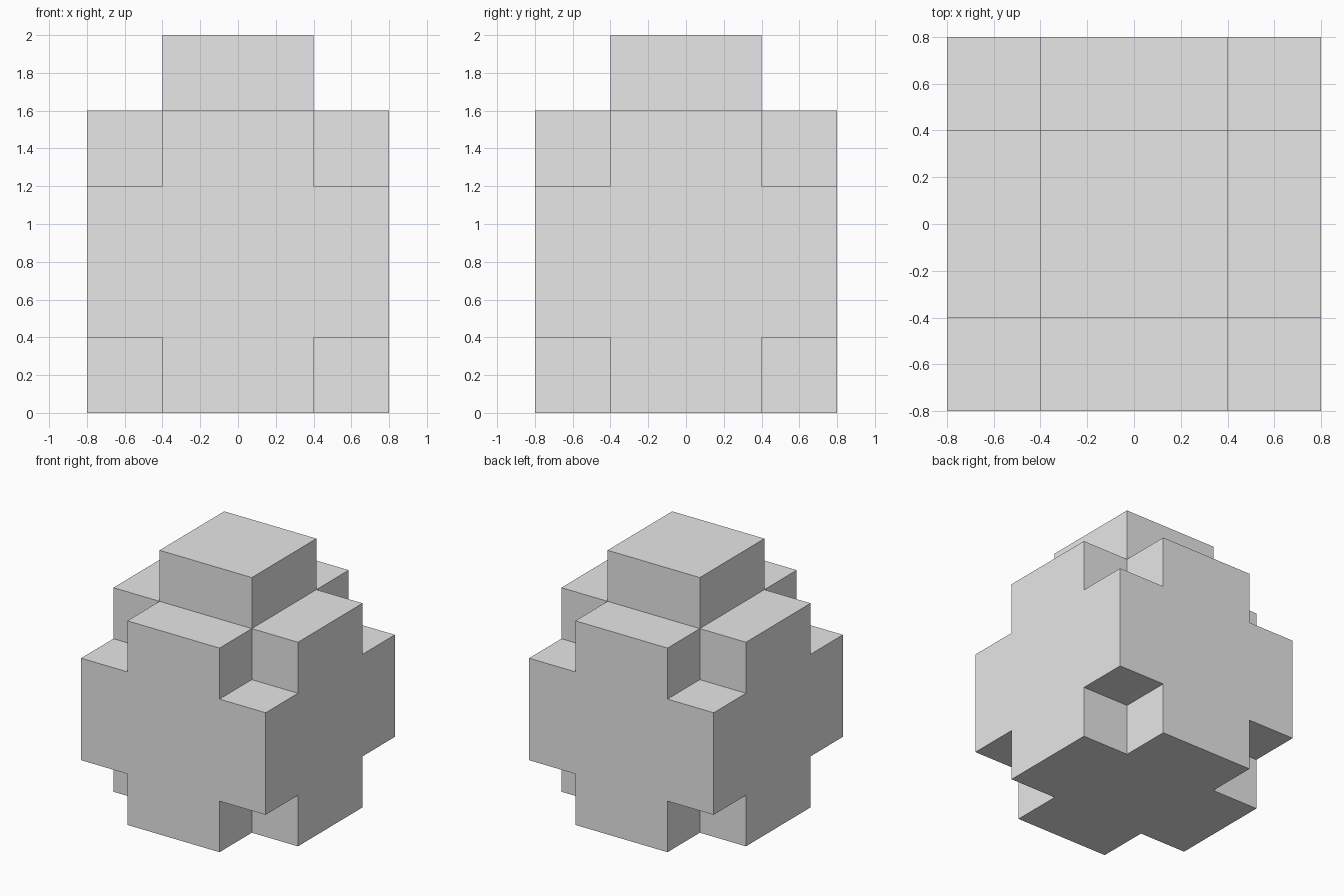
import bpy, bmesh, math
from mathutils import Vector

if "Cube" in bpy.data.objects:
    bpy.data.objects.remove(bpy.data.objects["Cube"])

grey = bpy.data.materials.new("light_grey")
grey.diffuse_color = (0.8, 0.8, 0.8, 1)
grey.use_nodes = True
grey.node_tree.nodes["Principled BSDF"].inputs["Base Color"].default_value = grey.diffuse_color

# Grid lines that split the block into cells
SIDE = [-0.8, -0.4, 0.4, 0.8]
LEVEL = [0.0, 0.4, 1.2, 1.6, 2.0]


def filled(i, j, k):
    """Body with its eight corners notched out, plus the central cap."""
    if not (0 <= i < 3 and 0 <= j < 3 and 0 <= k < 4):
        return False
    if k == 3:
        return i == 1 and j == 1          # cap
    if k == 1:
        return True                       # full middle band
    return i == 1 or j == 1               # cross-shaped bottom and top


bm = bmesh.new()
for i in range(3):
    for j in range(3):
        for k in range(4):
            if not filled(i, j, k):
                continue
            for axis in range(3):
                for step in (0, 1):
                    near = [i, j, k]
                    near[axis] += 2 * step - 1
                    if filled(*near):
                        continue
                    # Exposed side of this cell
                    corners = []
                    for a, b in ((0, 0), (1, 0), (1, 1), (0, 1)):
                        c = [i, j, k]
                        c[axis] += step
                        c[(axis + 1) % 3] += a
                        c[(axis + 2) % 3] += b
                        corners.append(Vector((SIDE[c[0]], SIDE[c[1]], LEVEL[c[2]])))
                    if step == 0:
                        corners.reverse()
                    bm.faces.new([bm.verts.new(p) for p in corners])

# Weld the shell and merge coplanar panels
bmesh.ops.remove_doubles(bm, verts=bm.verts[:], dist=1e-4)
bmesh.ops.dissolve_limit(bm, angle_limit=math.radians(1),
                         verts=bm.verts[:], edges=bm.edges[:])

mesh = bpy.data.meshes.new("notched_block")
bm.to_mesh(mesh)
bm.free()
mesh.materials.append(grey)
block = bpy.data.objects.new("notched_block", mesh)
bpy.context.collection.objects.link(block)
